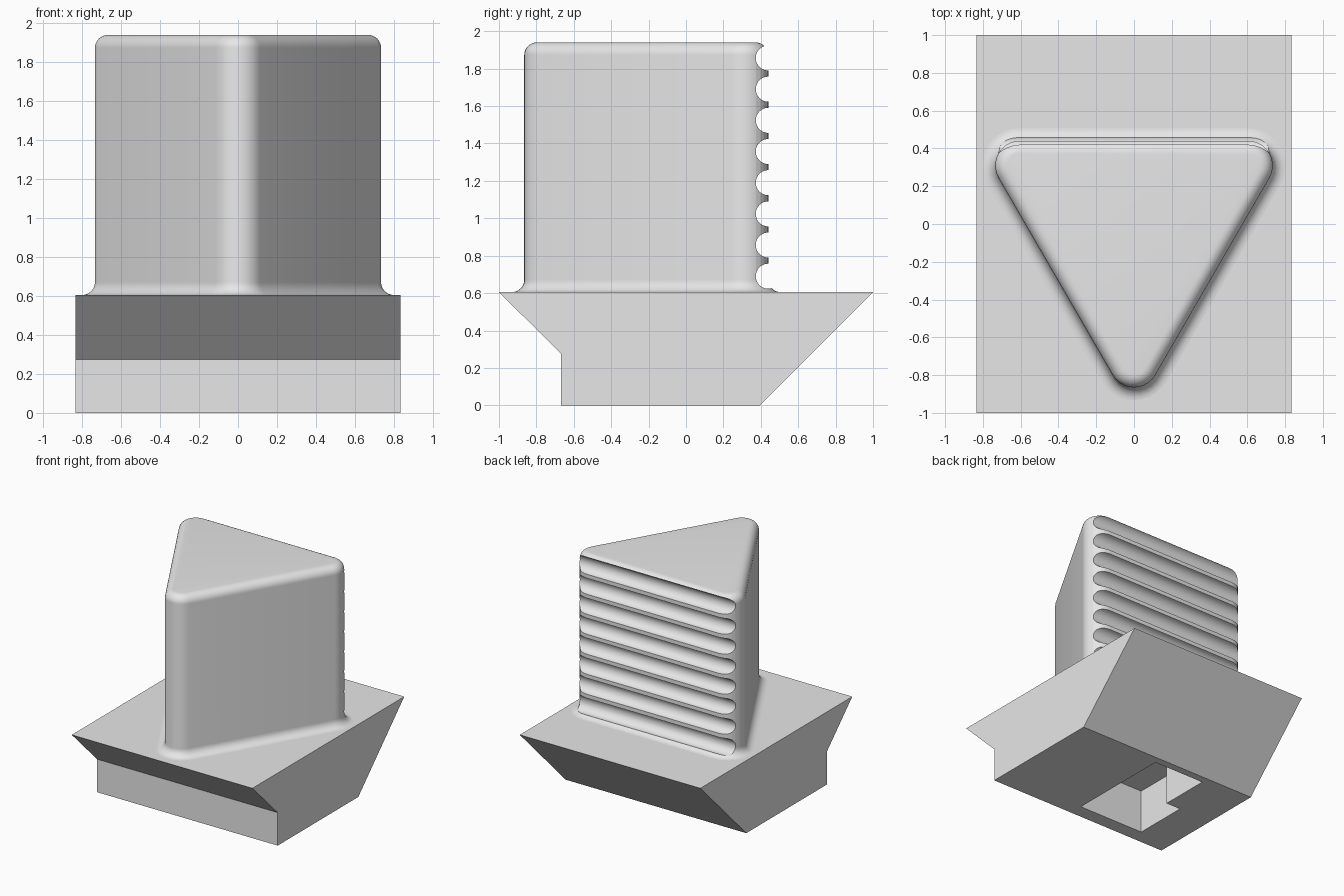
import bpy, bmesh, math
from mathutils import Vector, Matrix

cube = bpy.data.objects.get("Cube")
if cube:
    bpy.data.objects.remove(cube, do_unlink=True)

grey = bpy.data.materials.new("light_grey")
grey.use_nodes = True
grey.diffuse_color = (0.8, 0.8, 0.8, 1)
grey.node_tree.nodes["Principled BSDF"].inputs["Base Color"].default_value = (0.8, 0.8, 0.8, 1)


def make_object(name, bm):
    bmesh.ops.recalc_face_normals(bm, faces=bm.faces)
    mesh = bpy.data.meshes.new(name)
    bm.to_mesh(mesh)
    bm.free()
    mesh.materials.append(grey)
    obj = bpy.data.objects.new(name, mesh)
    bpy.context.collection.objects.link(obj)
    return obj


def loft(name, rings):
    """Bridge equal-length closed rings and cap both ends."""
    bm = bmesh.new()
    loops = [[bm.verts.new(p) for p in ring] for ring in rings]
    for a, b in zip(loops, loops[1:]):
        for i in range(len(a)):
            j = (i + 1) % len(a)
            bm.faces.new((a[i], a[j], b[j], b[i]))
    bm.faces.new(loops[0])
    bm.faces.new(loops[-1])
    return make_object(name, bm)


def select_only(obj):
    bpy.ops.object.select_all(action='DESELECT')
    obj.select_set(True)
    bpy.context.view_layer.objects.active = obj


def cut(target, cutter):
    mod = target.modifiers.new("cut", 'BOOLEAN')
    mod.operation = 'DIFFERENCE'
    mod.solver = 'EXACT'
    mod.object = cutter
    select_only(target)
    bpy.ops.object.modifier_apply(modifier=mod.name)
    bpy.data.objects.remove(cutter, do_unlink=True)


# Wedge-shaped base: side profile swept across the width
BASE_TOP = 0.605
half_width = 0.833
profile = [(-1, BASE_TOP), (-0.667, 0.275), (-0.667, 0), (0.395, 0), (1, BASE_TOP)]
base = loft("base", [[(x, y, z) for y, z in profile] for x in (-half_width, half_width)])

# Stepped pocket in the underside
outline = [(0.067, -0.55), (0.067, 0.333), (-0.4, 0.333), (-0.4, -0.09),
           (-0.533, -0.09), (-0.533, -0.55)]
pocket = loft("pocket_cutter", [[(x, y, z) for x, y in outline] for z in (-0.1, 0.36)])
cut(base, pocket)

# Triangular column with rounded corners, top edge and foot fillet
TOP, CORNER, ROUND = 1.94, 0.13, 0.067
STEPS = 10
centres = [(0, -0.735, -90), (0.605, 0.31, 30), (-0.605, 0.31, 150)]


def triangle_ring(offset, z):
    ring = []
    for cx, cy, middle in centres:
        for i in range(STEPS + 1):
            a = math.radians(middle - 60 + 120 * i / STEPS)
            r = CORNER + offset
            ring.append((cx + r * math.cos(a), cy + r * math.sin(a), z))
    return ring


quarter = [math.pi / 2 * i / 8 for i in range(9)]
rings = [triangle_ring(ROUND, BASE_TOP - 0.02)]
rings += [triangle_ring(ROUND * (1 - math.sin(a)), BASE_TOP + ROUND * (1 - math.cos(a)))
          for a in quarter]
rings += [triangle_ring(ROUND * (math.cos(a) - 1), TOP - ROUND + ROUND * math.sin(a))
          for a in quarter]
column = loft("column", rings)

# Row of half-round grooves across the back of the column
bm = bmesh.new()
for i in range(8):
    place = Matrix.Translation(Vector((0, 0.44, 1.857 - i / 6))) @ Matrix.Rotation(math.pi / 2, 4, 'Y')
    bmesh.ops.create_cone(bm, cap_ends=True, segments=40, radius1=ROUND, radius2=ROUND,
                          depth=2, matrix=place)
cut(column, make_object("groove_cutter", bm))

select_only(column)
bpy.ops.object.shade_smooth_by_angle(angle=math.radians(30))
